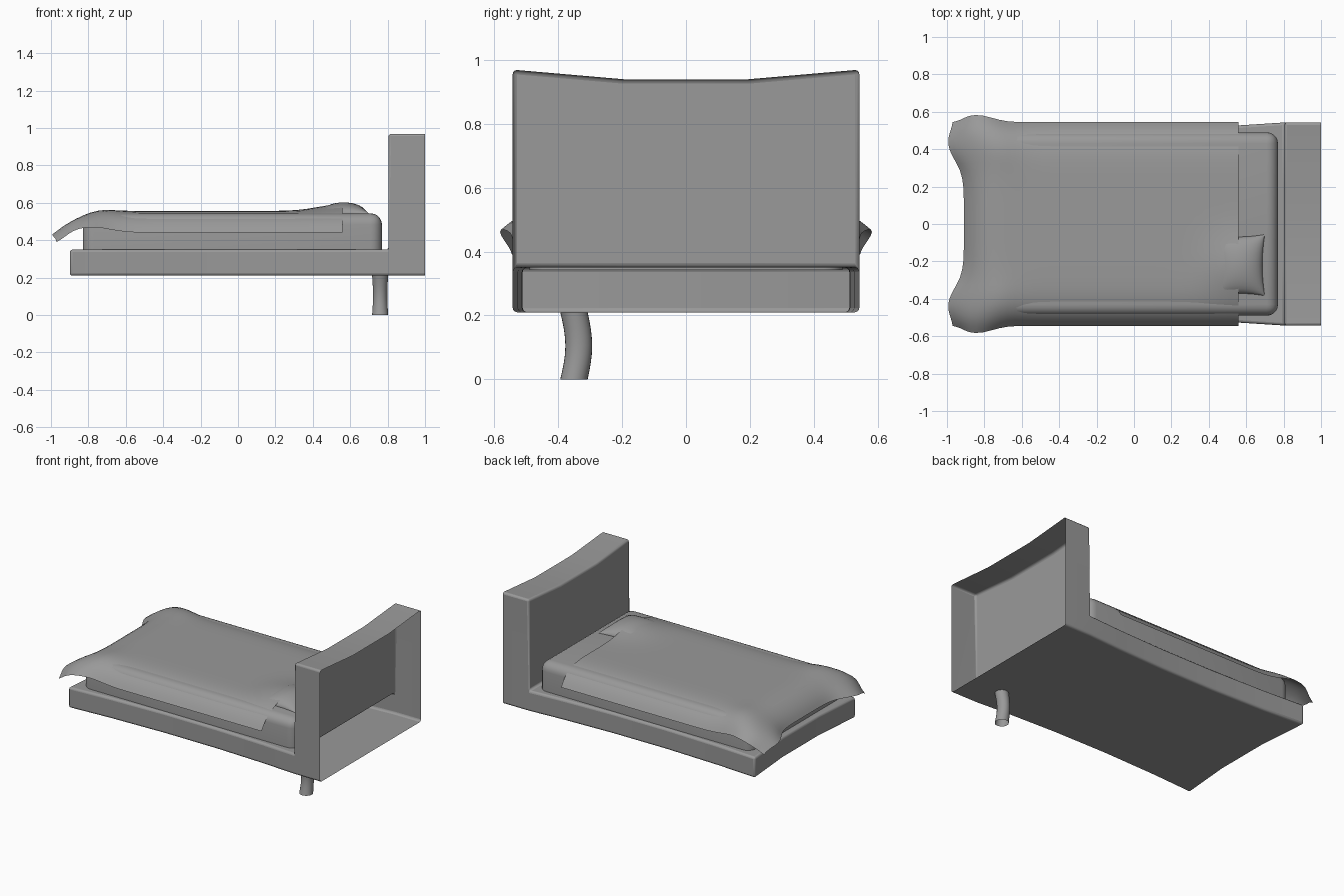
import bpy, bmesh, math

cube = bpy.data.objects.get("Cube")
if cube:
    bpy.data.objects.remove(cube, do_unlink=True)

grey = bpy.data.materials.new("plain_grey")
grey.use_nodes = True
colour = (0.32, 0.32, 0.32, 1)
grey.diffuse_color = colour
grey.node_tree.nodes["Principled BSDF"].inputs["Base Color"].default_value = colour


def finish(name, bm, angle=40, merge=0.0005):
    """Turn a bmesh into a smooth shaded object."""
    bmesh.ops.remove_doubles(bm, verts=bm.verts, dist=merge)
    bmesh.ops.recalc_face_normals(bm, faces=bm.faces)
    mesh = bpy.data.meshes.new(name)
    bm.to_mesh(mesh)
    bm.free()
    obj = bpy.data.objects.new(name, mesh)
    bpy.context.collection.objects.link(obj)
    mesh.materials.append(grey)
    bpy.ops.object.select_all(action="DESELECT")
    obj.select_set(True)
    bpy.context.view_layer.objects.active = obj
    bpy.ops.object.shade_smooth_by_angle(angle=math.radians(angle))
    return obj


def skin(bm, rows, closed=False):
    """Bridge equal rows of points with quads."""
    rows = [[bm.verts.new(p) for p in row] for row in rows]
    n = len(rows[0])
    for a, b in zip(rows, rows[1:]):
        for j in range(n if closed else n - 1):
            k = (j + 1) % n
            bm.faces.new((a[j], a[k], b[k], b[j]))
    return rows


def bevel(obj, width, segments):
    mod = obj.modifiers.new("rounded_edges", "BEVEL")
    mod.width, mod.segments = width, segments
    mod.limit_method, mod.angle_limit = "ANGLE", math.radians(50)


# Bed base and headboard: one bowed shell, open at the back of the headboard
HEAD, FLOOR, DECK = 0.805, 0.21, 0.35
xs = [-0.9, -0.6, -0.2, 0.2, 0.55, HEAD, 1.0]


def half_width(x):
    if x >= HEAD:
        return 0.543
    t = (x - xs[0]) / (HEAD - xs[0])
    return 0.543 - 0.13 * t * (1 - t)


def section(side):
    edge = abs(side) == 1
    foot = 0 if edge else 0.03
    crown = 0.97 if edge else 0.94
    path = [(x, FLOOR) for x in reversed(xs)] + [(x, DECK) for x in xs[:-1]]
    path += [(HEAD, crown), (1.0, crown)]
    return [(x + (foot if x == xs[0] else 0), side * half_width(x), z) for x, z in path]


bm = bmesh.new()
sections = skin(bm, [section(s) for s in (-1, -0.36, 0.36, 1)])
n = len(xs)
for row in (sections[0], sections[-1]):
    bottom, top = row[:n][::-1], row[n:]
    for i in range(n - 2):
        bm.faces.new((bottom[i], bottom[i + 1], top[i + 1], top[i]))
    bm.faces.new((bottom[-2], bottom[-1], top[-1], top[-2], top[-3]))
frame = finish("bed_frame", bm)
bevel(frame, 0.014, 3)

# Mattress
bm = bmesh.new()
bmesh.ops.create_cube(bm, size=1)
for v in bm.verts:
    v.co = (v.co.x * 1.6 - 0.03, v.co.y * 0.98, v.co.z * 0.2 + 0.443)
edges = [e for e in bm.edges if sum(v.co.z for v in e.verts) / 2 > 0.4]
bmesh.ops.bevel(bm, geom=edges, offset=0.06, segments=5, profile=0.5, affect="EDGES")
finish("mattress", bm)

# Pillow: two bulging halves with pinched sides
bm = bmesh.new()
steps = [math.sin(math.pi / 2 * (i / 8 - 1)) for i in range(17)]
for sign in (1, -1):
    skin(bm, [[(0.565 + 0.135 * u * (1 - 0.1 * (1 - v * v)),
                -0.22 + 0.165 * v * (1 - 0.08 * (1 - u * u)),
                0.542 + sign * 0.06 * math.sqrt(max(0, (1 - u * u) * (1 - v * v))))
               for v in steps] for u in steps])
finish("pillow", bm, 70)

# Blanket: draped sheet with flared corners at the foot
across = [(0, 0), (0.1, 0), (0.2, 0), (0.29, 0), (0.36, 0.003), (0.43, 0.014),
          (0.485, 0.042), (0.52, 0.078), (0.545, 0.117)]
across = [(-y, d) for y, d in across[:0:-1]] + across
along = [(0.56 - 0.1 * i, 0) for i in range(13)]
along += [(-0.71, 0), (-0.78, 0.01), (-0.84, 0.04), (-0.885, 0.08), (-0.91, 0.12)]


def ramp(a, b, t):
    t = min(1, max(0, (t - a) / (b - a)))
    return t * t * (3 - 2 * t)


def drape(x, foot_drop, y, side_drop):
    ay = abs(y)
    # corner tips push outward past the foot and the sides
    tip = ramp(0.24, 0.43, ay) * (1 - 0.33 * ramp(0.43, 0.545, ay))
    wing = ramp(-0.68, -0.79, x) * (1 - ramp(-0.82, -0.91, x))
    hang = side_drop / 0.117
    z = 0.557 - max(foot_drop, side_drop) - 0.4 * min(foot_drop, side_drop)
    z += 0.02 * ramp(0.25, 0.43, ay) * ramp(-0.58, -0.72, x) * (1 - ramp(-0.73, -0.82, x))
    z += 0.03 * wing * hang
    # swelling over the pillow
    z += 0.048 * ramp(0.28, 0.58, x) * math.exp(-((y + 0.22) / 0.14) ** 2)
    return (x - 0.09 * tip * foot_drop / 0.12 - 0.03 * wing * hang,
            y + math.copysign(0.042 * wing * hang, y), z)


bm = bmesh.new()
skin(bm, [[drape(x, fd, y, sd) for y, sd in across] for x, fd in along])
blanket = finish("blanket", bm, 80)
if blanket.data.polygons[0].normal.z < 0:
    blanket.data.flip_normals()
soften = blanket.modifiers.new("soften", "SUBSURF")
soften.levels = soften.render_levels = 1
soften.boundary_smooth = "PRESERVE_CORNERS"

# Single curved leg, an open tube
bm = bmesh.new()
rings = []
for i in range(9):
    t = i / 8
    bow = math.sin(math.pi * t)
    r = 0.043 - 0.005 * bow
    turn = [2 * math.pi * k / 24 for k in range(24)]
    rings.append([(0.76 + r * math.cos(a), -0.351 + 0.015 * bow + (r + 0.004 * bow) * math.sin(a),
                   FLOOR * t) for a in turn])
skin(bm, rings, closed=True)
finish("leg", bm)
